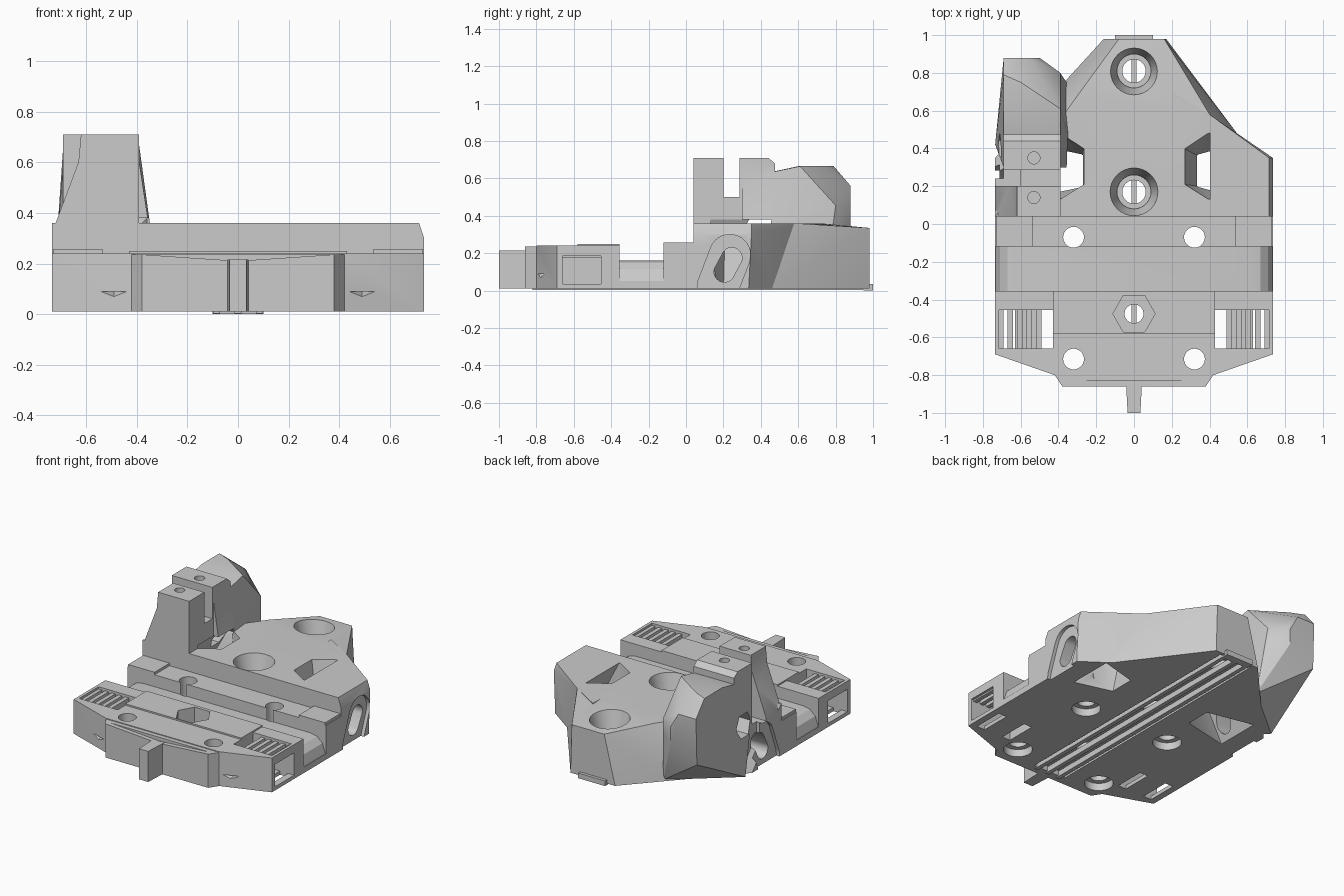
import bpy, bmesh, math
from mathutils import Vector

cube = bpy.data.objects.get("Cube")
if cube:
    bpy.data.objects.remove(cube, do_unlink=True)

grey = bpy.data.materials.new("plain grey")
grey.use_nodes = True
COLOUR = (0.6, 0.6, 0.6, 1)
grey.diffuse_color = COLOUR
grey.node_tree.nodes["Principled BSDF"].inputs["Base Color"].default_value = COLOUR


def finish(name, bm):
    bmesh.ops.dissolve_limit(bm, angle_limit=0.002, verts=bm.verts[:], edges=bm.edges[:])
    bmesh.ops.recalc_face_normals(bm, faces=bm.faces[:])
    mesh = bpy.data.meshes.new(name)
    bm.to_mesh(mesh)
    bm.free()
    mesh.materials.append(grey)
    ob = bpy.data.objects.new(name, mesh)
    bpy.context.collection.objects.link(ob)
    return ob


def hull(name, pts):
    bm = bmesh.new()
    for p in pts:
        bm.verts.new(p)
    bmesh.ops.convex_hull(bm, input=bm.verts[:])
    bmesh.ops.delete(bm, geom=[v for v in bm.verts if not v.link_faces], context='VERTS')
    return finish(name, bm)


def place(axis, a, b, h):
    return {'x': (h, a, b), 'y': (a, h, b), 'z': (a, b, h)}[axis]


def prism(name, axis, pts, lo, hi):
    bm = bmesh.new()
    face = bm.faces.new([bm.verts.new(place(axis, a, b, lo)) for a, b in pts])
    out = bmesh.ops.extrude_face_region(bm, geom=[face])
    move = [v for v in out["geom"] if isinstance(v, bmesh.types.BMVert)]
    bmesh.ops.translate(bm, verts=move, vec=Vector(place(axis, 0, 0, hi - lo)))
    return finish(name, bm)


def box(name, x, y, z):
    return hull(name, [(a, b, c) for a in x for b in y for c in z])


def ring(axis, a, b, r, h, n=32):
    return [place(axis, a + r * math.cos(i * math.tau / n), b + r * math.sin(i * math.tau / n), h)
            for i in range(n)]


def drill(axis, a, b, r, lo, hi, n=32, r2=None):
    return hull("cutter", ring(axis, a, b, r, lo, n) + ring(axis, a, b, r2 or r, hi, n))


def combine(ob, other, mode):
    other.hide_render = True
    mod = ob.modifiers.new(mode, 'BOOLEAN')
    mod.operation, mod.object, mod.solver = mode, other, 'EXACT'
    bpy.context.view_layer.objects.active = ob
    bpy.ops.object.modifier_apply(modifier=mod.name)
    bpy.data.objects.remove(other, do_unlink=True)


def level(z, *pts):
    return [(x, y, z) for x, y in pts]


# Front deck
body = hull("carriage_body", [(s * x, y, z) for s in (-1, 1) for z in (.01, .24)
                              for x, y in ((.735, -.69), (.42, -.8), (.735, .1))])
add = lambda ob: combine(body, ob, 'UNION')
cut = lambda ob: combine(body, ob, 'DIFFERENCE')
add(hull("nose", [(s * x, y, z) for s in (-1, 1) for z in (.01, .235)
                  for x, y in ((.38, -.86), (.42, -.8), (.42, -.6))]))
add(box("raised_step", (-.43, .43), (-.58, -.3), (.1, .25)))
for s in (-1, 1):
    add(box("side_ledge", sorted((s * .535, s * .73)), (-.12, .1), (.1, .257)))

# Rear block: centre part and right wing
add(hull("rear_centre",
         level(.36, (-.735, .04), (-.45, .47), (-.27, .72), (.4, .58), (.55, .34), (.55, .04))
         + level(.335, (-.08, .98), (.16, .98))
         + level(.01, (-.735, .04), (-.735, .35), (-.33, .76), (-.16, .98), (.17, .98), (.56, .46), (.56, .04))))
add(hull("rear_wing",
         level(.36, (.2, .04), (.2, .7), (.4, .58), (.715, .35), (.715, .04))
         + level(.3, (.735, .04), (.735, .35))
         + level(.01, (.2, .04), (.2, .7), (.56, .46), (.735, .335), (.735, .04))))

# Tower: front jaw, rear jaw and faceted back
add(prism("front_jaw", 'y', [(-.735, .02), (-.735, .32), (-.63, .6), (-.62, .71), (-.39, .71), (-.39, .02)], .04, .24))
add(prism("rear_jaw", 'x', [(.23, .1), (.23, .71), (.44, .71), (.475, .68), (.475, .1)], -.69, -.39))
add(hull("tower_back",
         [(x, .3, z) for x in (-.69, -.39) for z in (.3, .6)]
         + level(.635, (-.69, .47), (-.39, .47)) + level(.665, (-.39, .61), (-.69, .6), (-.69, .79), (-.6, .75))
         + level(.56, (-.69, .88), (-.56, .88)) + level(.455, (-.5, .88), (-.39, .8))
         + level(.35, (-.5, .88), (-.39, .8)) + level(.25, (-.69, .87))
         + level(.01, (-.735, .42), (-.6, .3), (-.35, .74), (-.3, .3))))
cut(box("cutter", (-.9, -.3), (.2, .285), (.5, .9)))
cut(box("cutter", (-.9, -.6), (.2, .285), (.3, .9)))
for y in (.14, .35):
    cut(drill('z', -.53, y, .032, .55, .9))
cut(drill('x', .4, .34, .085, -.9, -.36, 6))

# Cross groove with rolled ends
half = [(.62, .16), (.67, .15), (.71, .115), (.732, .05), (.9, .05), (.9, .6)]
cut(prism("cutter", 'y', half + [(-x, z) for x, z in reversed(half)], -.355, -.12))
cut(prism("cutter", 'y', [(-.38, .3), (-.37, .235), (0, .21), (.37, .235), (.38, .3)], -.9, -.83))

# Bottom track recess
cut(box("cutter", (-.12, .12), (-.8, .96), (-.1, .045)))

# Large tapered bores and hexagonal nut seat
for y in (.17, .81):
    cut(drill('z', 0, y, .09, .22, .365, 32, .128))
    cut(drill('z', 0, y, .088, .14, .23))
    cut(drill('z', 0, y, .062, -.1, .2))
cut(drill('z', 0, -.475, .112, .12, .5, 6))
cut(drill('z', 0, -.475, .05, -.1, .2))

for s in (-1, 1):
    # Screw holes with bottom counterbores
    for y in (-.07, -.715):
        cut(drill('z', s * .32, y, .055, -.1, .5))
        cut(drill('z', s * .32, y, .088, -.1, .06))
    # Slanted pockets through the rear block
    inner = .34 if s > 0 else .27
    cut(hull("cutter",
             level(.38, (s * .265, .21), (s * .265, .4), (s * .393, .485), (s * .393, .13))
             + level(-.02, (s * inner, .2), (s * inner, .36), (s * .6, .43), (s * .6, .13))))
    # Arched side recess with a slanted slot
    lo, hi = sorted((s * .712, s * .9))
    cut(hull("cutter", [p for h in (lo, hi) for a, b in ((.17, .02), (.235, .19))
                        for p in ring('x', a, b, .11, h)]))
    lo, hi = sorted((s * .45, s * .9))
    cut(hull("cutter", [p for h in (lo, hi) for a, b in ((.205, .1), (.245, .175))
                        for p in ring('x', a, b, .055, h)]))
    # Vent chamber, floor slots and front notch
    cut(box("cutter", sorted((s * .43, s * .9)), (-.66, -.455), (.035, .185)))
    cut(box("cutter", sorted((s * .43, s * .715)), (-.66, -.455), (.15, .4)))
    for x in (.43, .63):
        cut(box("cutter", sorted((s * x, s * (x + .06))), (-.66, -.455), (-.1, .1)))
    cut(hull("cutter", [(s * .42, -.82, .09), (s * .56, -.77, .09), (s * .49, -.72, .09), (s * .49, -.8, .06)]))
    # Vent slats
    for i in range(5):
        x = s * (.505 + i * .05)
        box(f"vent_slat_{'left' if s > 0 else 'right'}_{i + 1}", (x - .014, x + .014), (-.67, -.445), (.175, .225))

# Track bars, rear tab and front pin
for i, x in enumerate((-.085, 0, .085)):
    box(f"track_bar_{i + 1}", (x - .014, x + .014), (-.82, .98), (.003, .04))
box("rear_tab", (-.1, .1), (.95, 1), (0, .035))
hull("front_pin", [(s * w, y, z) for s in (-1, 1) for z in (.01, .215) for w, y in ((.034, -1), (.042, -.84))])

# Smooth bores, crisp edges
for ob in bpy.context.view_layer.objects:
    ob.select_set(ob == body)
bpy.context.view_layer.objects.active = body
bpy.ops.object.shade_smooth_by_angle(angle=math.radians(25))
